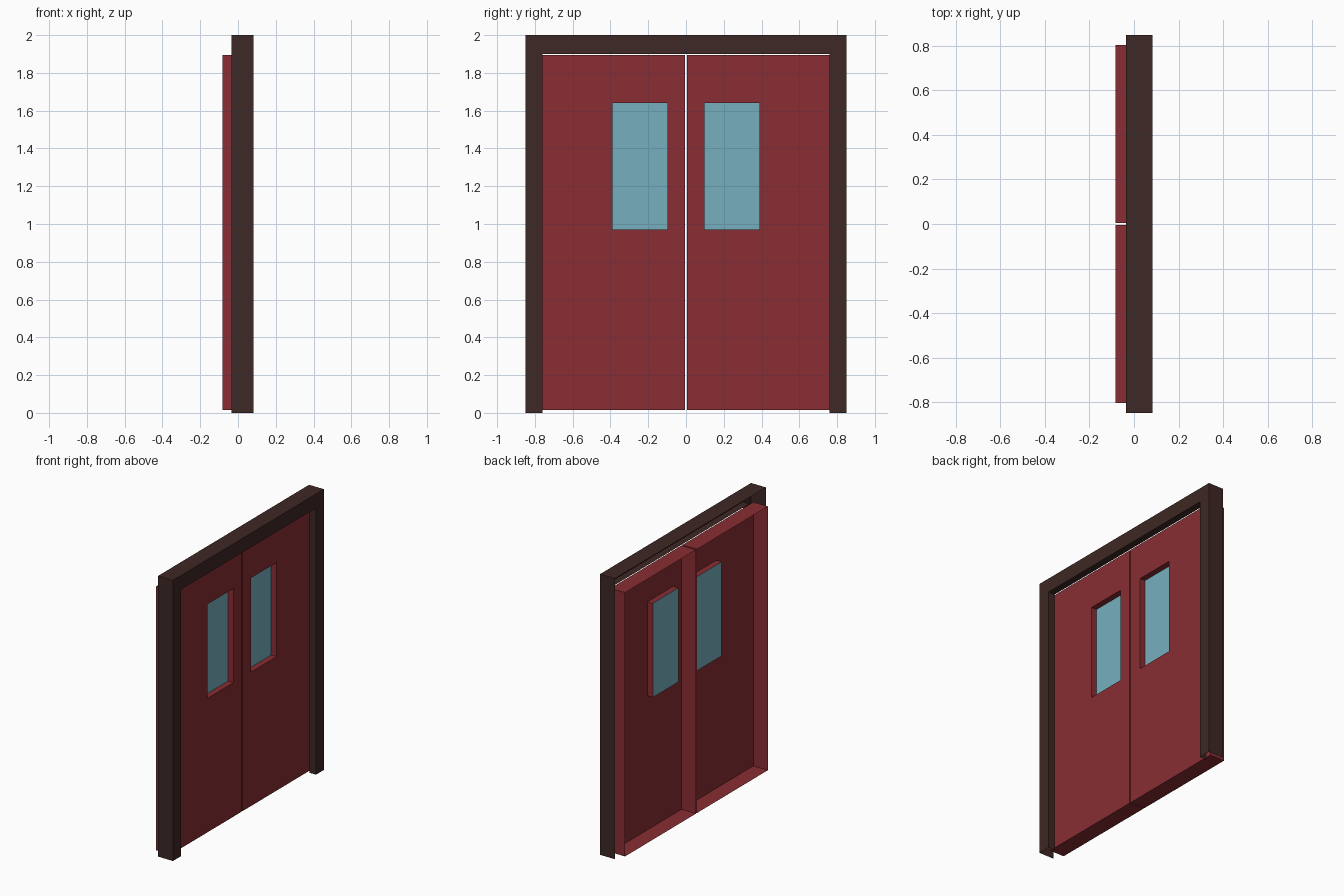
import bpy, bmesh

if "Cube" in bpy.data.objects:
    bpy.data.objects.remove(bpy.data.objects["Cube"])


def material(name, rgb):
    m = bpy.data.materials.new(name)
    m.diffuse_color = (*rgb, 1)
    m.use_nodes = True
    m.node_tree.nodes["Principled BSDF"].inputs["Base Color"].default_value = m.diffuse_color
    return m


def finish(bm, name, mat):
    me = bpy.data.meshes.new(name)
    bm.to_mesh(me)
    bm.free()
    me.materials.append(mat)
    ob = bpy.data.objects.new(name, me)
    bpy.context.collection.objects.link(ob)
    return ob


def ring(bm, x, box):
    y0, y1, z0, z1 = box
    return [bm.verts.new((x, y, z)) for y, z in ((y0, z0), (y1, z0), (y1, z1), (y0, z1))]


def bridge(bm, a, b, closed=True):
    n = len(a)
    for i in range(n if closed else n - 1):
        j = (i + 1) % n
        bm.faces.new((a[i], a[j], b[j], b[i]))


BROWN = material("frame_brown", (0.048, 0.021, 0.018))
RED = material("door_red", (0.25, 0.027, 0.033))
BLUE = material("glass_blue", (0.18, 0.43, 0.52))

BACK, PANEL, FRONT, GLASS = -0.0825, 0.032, 0.0825, -0.01

# frame: sheet profile (inset fraction, x) swept around a U path, open at the back
bm = bmesh.new()
rows = []
for t, x in ((0, -0.035), (0, FRONT), (1, FRONT), (1, PANEL)):
    y, top = 0.85 - 0.09 * t, 2 - 0.1 * t
    rows.append([bm.verts.new((x, *p)) for p in ((-y, 0), (-y, top), (y, top), (y, 0))])
for a, b in zip(rows, rows[1:]):
    bridge(bm, a, b, closed=False)
finish(bm, "door_frame", BROWN)

# two door leaves: hollow trays open at the back, with a recessed window
for side, label in ((1, "left"), (-1, "right")):
    leaf = (side * 0.005, side * 0.804, 0.015, 1.895)
    window = (side * 0.098, side * 0.388, 0.97, 1.64)
    bm = bmesh.new()
    loops = [ring(bm, BACK, leaf), ring(bm, PANEL, leaf),
             ring(bm, PANEL, window), ring(bm, GLASS, window)]
    for a, b in zip(loops, loops[1:]):
        bridge(bm, a, b)
    bmesh.ops.recalc_face_normals(bm, faces=bm.faces)
    # normals point out of the panel front
    panel = max(bm.faces, key=lambda f: f.calc_center_median().x)
    if panel.normal.x < 0:
        bmesh.ops.reverse_faces(bm, faces=bm.faces)
    finish(bm, label + "_door", RED)

    # window pane
    bm = bmesh.new()
    pane = bm.faces.new(ring(bm, GLASS, window))
    pane.normal_update()
    if pane.normal.x < 0:
        pane.normal_flip()
    finish(bm, label + "_window_pane", BLUE)

# frame normals face outward
frame = bpy.data.objects["door_frame"].data
bm = bmesh.new()
bm.from_mesh(frame)
bmesh.ops.recalc_face_normals(bm, faces=bm.faces)
if max(bm.faces, key=lambda f: f.calc_center_median().x).normal.x < 0:
    bmesh.ops.reverse_faces(bm, faces=bm.faces)
bm.to_mesh(frame)
bm.free()
